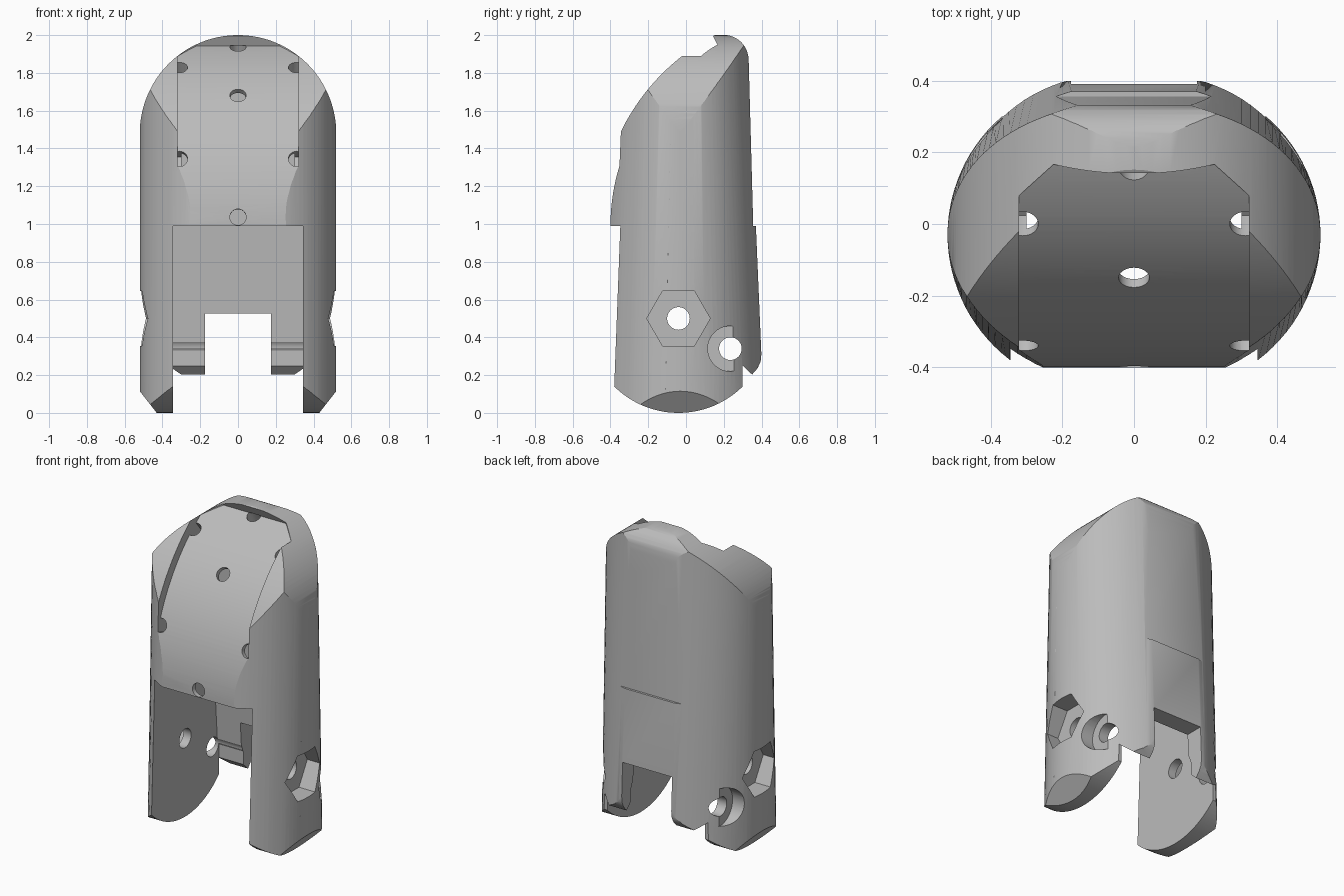
import bpy, bmesh, math
from mathutils import Vector

cube = bpy.data.objects.get("Cube")
if cube:
    bpy.data.objects.remove(cube, do_unlink=True)

CENTRE = (0.68, 0.99)      # centre of the curved front in the y-z plane
STRIP_R, CHEEK_R, CAVITY_R = 1.08, 1.14, 1.05


def to_object(name, bm):
    bmesh.ops.recalc_face_normals(bm, faces=bm.faces)
    mesh = bpy.data.meshes.new(name)
    bm.to_mesh(mesh)
    bm.free()
    obj = bpy.data.objects.new(name, mesh)
    bpy.context.collection.objects.link(obj)
    return obj


def prism(name, pts, axis, lo, hi):
    """Extrude a closed outline along one axis."""
    place = {"x": lambda a, b, t: (t, a, b),
             "y": lambda a, b, t: (a, t, b),
             "z": lambda a, b, t: (a, b, t)}[axis]
    bm = bmesh.new()
    low = [bm.verts.new(place(a, b, lo)) for a, b in pts]
    high = [bm.verts.new(place(a, b, hi)) for a, b in pts]
    bm.faces.new(low)
    bm.faces.new(high)
    n = len(pts)
    for i in range(n):
        j = (i + 1) % n
        bm.faces.new((low[i], low[j], high[j], high[i]))
    return to_object(name, bm)


def arc(centre, r, start, end, n):
    """Points on a circle, angles in degrees."""
    steps = [math.radians(start + (end - start) * i / n) for i in range(n + 1)]
    return [(centre[0] + r * math.cos(a), centre[1] + r * math.sin(a)) for a in steps]


def ring(centre, r, n):
    return arc(centre, r, 0, 360, n)[:-1]


def combine(target, tool, operation="DIFFERENCE"):
    mod = target.modifiers.new("cut", "BOOLEAN")
    mod.operation = operation
    mod.solver = "EXACT"
    mod.object = tool
    bpy.context.view_layer.objects.active = target
    bpy.ops.object.modifier_apply(modifier=mod.name)
    bpy.data.objects.remove(tool, do_unlink=True)


def front_angle(r, y):
    """Angle at which a front circle of radius r reaches depth y."""
    return math.degrees(math.acos((y - CENTRE[0]) / r))


# Oval body, slightly narrower in depth towards the top
bm = bmesh.new()
rings = []
for z, depth in ((-0.1, 0.48), (2.1, 0.368)):
    rings.append([bm.verts.new((x, y - 0.03, z)) for x, y in
                  ((0.52 * a, depth * b) for a, b in ring((0, 0), 1, 112))])
for i in range(112):
    j = (i + 1) % 112
    bm.faces.new((rings[0][i], rings[0][j], rings[1][j], rings[1][i]))
for r in rings:
    bm.faces.new(r)
body = to_object("finger_shell", bm)

# Round top, seen from the front
dome = [(-0.6, -0.2), (0.6, -0.2), (0.6, 1.48), (0.52, 1.48)]
dome += arc((0, 1.48), 0.52, 0, 180, 64)[1:] + [(-0.6, 1.48)]
combine(body, prism("dome", dome, "y", -1, 1), "INTERSECT")

# Side outline: rounded feet, back plate with step, rounded crown, curved front
side = arc((-0.04, 0.483), 0.483, 218, 314.7, 32)
side += [(0.30, 0.25), (0.35, 0.203), (0.378, 0.235), (0.395, 0.27), (0.399, 0.31),
         (0.37, 0.99), (0.356, 0.99), (0.332, 1.86)]
side += arc((0.2, 1.87), 0.131, 0, 90, 10)
side += arc(CENTRE, CHEEK_R, front_angle(CHEEK_R, 0.19), 180, 40)
side += [(-0.5, 0.9), (-0.5, 0.3)]
combine(body, prism("side_outline", side, "x", -1, 1), "INTERSECT")

# Recessed strip down the front, undercut beneath the crown
strip = [(-0.8, 0.8), (-0.4, 0.8)]
strip += arc(CENTRE, STRIP_R, 180, front_angle(STRIP_R, 0.17), 40)
strip += [(0.135, 2.01), (0.1, 2.2), (-0.8, 2.2)]
recess = prism("strip_recess", strip, "x", -0.32, 0.32)
plan = [(0.32, -1), (0.32, 0.08), (0.22, 0.17), (0.22, 0.4)]
plan += [(-x, y) for x, y in reversed(plan)]
combine(recess, prism("recess_plan", plan, "z", 0, 3), "INTERSECT")
combine(body, recess)

# Slot between the two legs, in front of the back plate
slot = [(-0.7, -0.2), (0.303, -0.2), (0.303, 0.33), (0.285, 0.36), (0.24, 0.99), (-0.7, 0.99)]
combine(body, prism("leg_slot", slot, "x", -0.345, 0.345))

# Hollow behind the strip
low, high = (180 - math.degrees(math.asin((z - 0.99) / CAVITY_R)) for z in (0.95, 1.8))
cavity = [(0.2, 0.9), (0.2, 1.8)] + arc(CENTRE, CAVITY_R, high, low, 24) + [(-0.36, 0.9)]
combine(body, prism("cavity", cavity, "x", -0.3, 0.3))

# Notch in the back plate
notch = [(-0.175, -0.2), (0.175, -0.2), (0.175, 0.525), (-0.175, 0.525)]
combine(body, prism("plate_notch", notch, "y", 0.15, 0.7))

# Pin holes through both legs
pin_a, pin_b = (-0.04, 0.5), (0.235, 0.34)
for centre in (pin_a, pin_b):
    combine(body, prism("pin_hole", ring(centre, 0.06, 32), "x", -1, 1))

# Hexagonal and round pockets and chamfered toes on each leg
toe = [(0.36, -0.09), (0.56, 0.166), (0.7, 0.166), (0.7, -0.09)]
for s in (-1, 1):
    combine(body, prism("hex_pocket", ring(pin_a, 0.168, 6), "x", s * 0.40, s * 0.7))
    combine(body, prism("round_pocket", ring(pin_b, 0.12, 40), "x", s * 0.41, s * 0.7))
    combine(body, prism("toe_chamfer", [(s * x, z) for x, z in toe], "y", -1, 1))

# Small screw holes square to the strip
for x, y in ((0, -0.15), (0, 0.16), (0, -0.399), (0.31, 0.0), (-0.31, 0.0),
             (0.31, -0.34), (-0.31, -0.34)):
    angle = math.radians(front_angle(STRIP_R, y))
    normal = Vector((0, math.cos(angle), math.sin(angle)))
    hole = prism("screw_hole", ring((0, 0), 0.043, 24), "z", 0.99, 1.083)
    turn = Vector((0, 0, 1)).rotation_difference(normal).to_matrix().to_4x4()
    hole.data.transform(turn)
    hole.data.transform(turn.Translation(Vector((x, *CENTRE))))
    box = [(-0.32, -1), (0.32, -1), (0.32, 1), (-0.32, 1)]
    combine(hole, prism("hole_limit", box, "z", 0, 3), "INTERSECT")
    combine(body, hole)

# Plain grey finish
grey = bpy.data.materials.new("mid_grey")
grey.use_nodes = True
colour = (0.5, 0.5, 0.5, 1)
grey.diffuse_color = colour
grey.node_tree.nodes["Principled BSDF"].inputs["Base Color"].default_value = colour
body.data.materials.clear()
body.data.materials.append(grey)

bpy.ops.object.select_all(action="DESELECT")
body.select_set(True)
bpy.context.view_layer.objects.active = body
bpy.ops.object.shade_smooth_by_angle(angle=math.radians(25))
